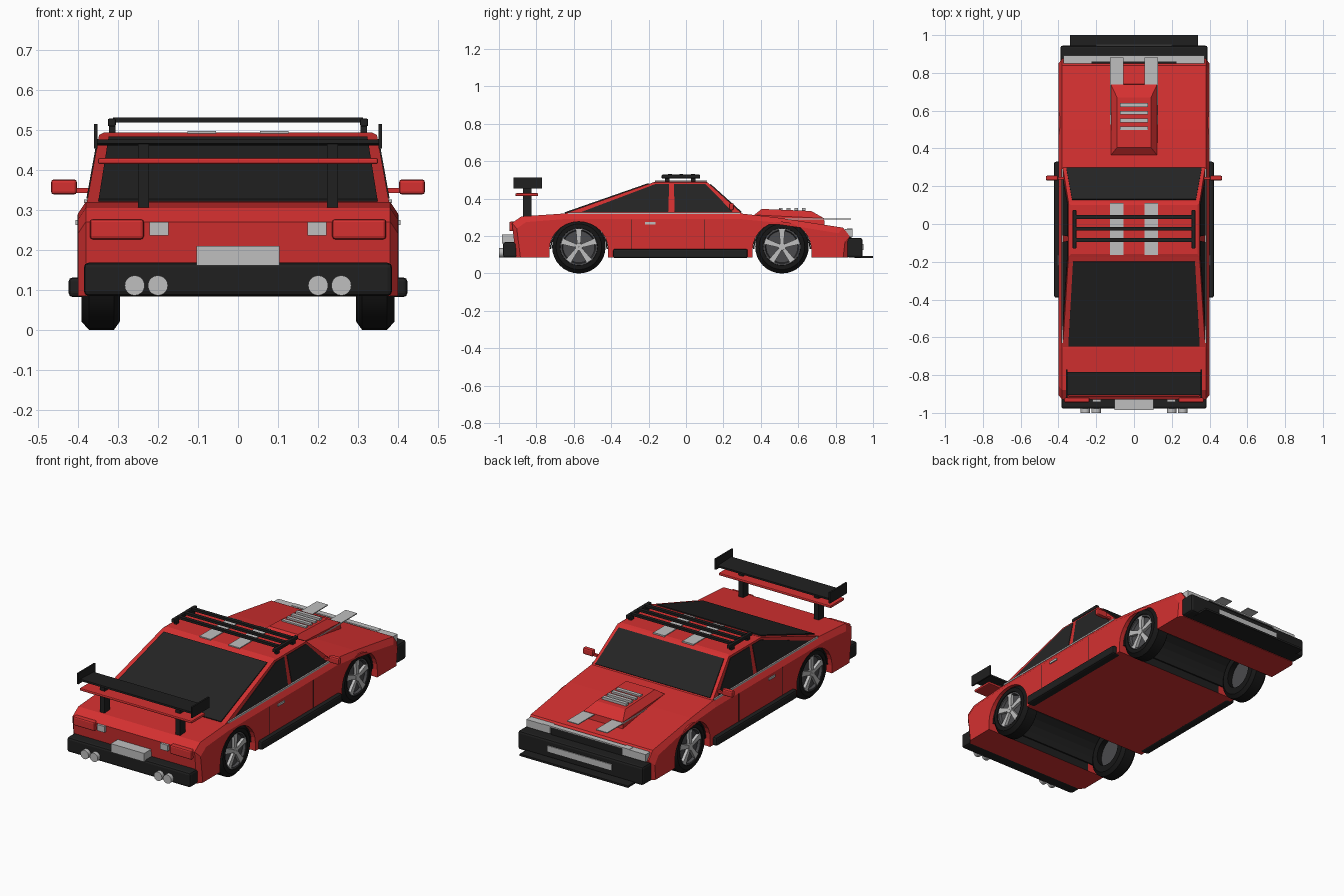
import bpy, bmesh
from math import sin, cos, pi
from mathutils import Vector, Matrix

if "Cube" in bpy.data.objects:
    bpy.data.objects.remove(bpy.data.objects["Cube"])


def material(name, r, g, b):
    m = bpy.data.materials.new(name)
    m.use_nodes = True
    m.diffuse_color = (r, g, b, 1)
    m.node_tree.nodes["Principled BSDF"].inputs["Base Color"].default_value = (r, g, b, 1)
    return m


RED = material("red paint", 0.66, 0.03, 0.03)
BLACK = material("black trim", 0.014, 0.014, 0.014)
TYRE = material("tyre rubber", 0.008, 0.008, 0.008)
GLASS = material("dark glass", 0.018, 0.018, 0.018)
SILVER = material("silver", 0.52, 0.52, 0.52)
GREY = material("dark grey rim", 0.07, 0.07, 0.075)


def finish(bm, name, mats, mirror=False, bevel=0, smooth=False):
    bmesh.ops.recalc_face_normals(bm, faces=bm.faces)
    me = bpy.data.meshes.new(name)
    bm.to_mesh(me)
    bm.free()
    for m in mats:
        me.materials.append(m)
    ob = bpy.data.objects.new(name, me)
    bpy.context.scene.collection.objects.link(ob)
    if bevel:
        b = ob.modifiers.new("bevel", "BEVEL")
        b.width, b.segments = bevel, 2
    if mirror:
        ob.modifiers.new("mirror", "MIRROR")
    if smooth:
        bpy.ops.object.select_all(action="DESELECT")
        ob.select_set(True)
        bpy.context.view_layer.objects.active = ob
        bpy.ops.object.shade_smooth_by_angle(angle=0.6)
    return ob


def box(name, x, y, z, mat, mirror=False, bevel=0):
    """Box from (min, max) ranges; a single x means symmetric about the centre."""
    if not isinstance(x, tuple):
        x = (-x, x)
    bm = bmesh.new()
    bmesh.ops.create_cube(bm, size=1)
    for v in bm.verts:
        v.co = [(r[0] + r[1]) / 2 + c * (r[1] - r[0]) for c, r in zip(v.co, (x, y, z))]
    return finish(bm, name, [mat], mirror, bevel)


def loft(bm, rings, cap=True):
    """Skin a list of equal-length point rings; returns the side faces by ring."""
    vs = [[bm.verts.new(p) for p in ring] for ring in rings]
    n = len(vs[0])
    faces = [[bm.faces.new((a[i], a[(i + 1) % n], b[(i + 1) % n], b[i]))
              for i in range(n)] for a, b in zip(vs, vs[1:])]
    if cap:
        bm.faces.new(vs[0])
        bm.faces.new(vs[-1])
    return faces


def plate(name, pts, mat, mirror=False, thick=0.005):
    """Thin polygon panel centred on its outline."""
    pts = [Vector(p) for p in pts]
    n = (pts[1] - pts[0]).cross(pts[2] - pts[0]).normalized() * thick
    bm = bmesh.new()
    loft(bm, [[p - n for p in pts], [p + n for p in pts]])
    return finish(bm, name, [mat], mirror)


def lathe(name, centre, profile, mat, segs=32):
    """Closed (x, radius) profile turned about a sideways axle."""
    bm = bmesh.new()
    rings = [[(x, centre[0] + r * cos(2 * pi * i / segs), centre[1] + r * sin(2 * pi * i / segs))
              for i in range(segs)] for x, r in profile]
    loft(bm, rings + [rings[0]], cap=False)
    bmesh.ops.remove_doubles(bm, verts=bm.verts, dist=1e-5)
    return finish(bm, name, [mat], True, smooth=True)


AXLES = (-0.573, 0.513)
FLOOR, ARCH, WHEEL_Z = 0.085, 0.157, 0.128

# Body shell: side profile with wheel arches, lofted across the width
upper = [(0.865, FLOOR), (0.875, 0.2), (0.84, 0.245), (0.5, 0.297), (0.3, 0.32),
         (-0.66, 0.32), (-0.88, 0.305), (-0.93, 0.27), (-0.91, FLOOR)]
lower, arch_ids = [], set()
for ay in AXLES:
    start = len(upper) + len(lower)
    arc = [(ay - ARCH * cos(pi * i / 14), WHEEL_Z + ARCH * 0.95 * sin(pi * i / 14)) for i in range(15)]
    lower += [(ay - ARCH, FLOOR)] + arc + [(ay + ARCH, FLOOR)]
    arch_ids.update(range(start, start + 16))


def section(x, inset):
    ring = []
    for y, z in upper:
        if inset:
            y -= 0.025 if y > 0.8 else -0.025 if y < -0.85 else 0
            z -= 0.03 if z > 0.15 else 0
        ring.append((x, y, z))
    return ring + [(x, y, z) for y, z in lower]


bm = bmesh.new()
strips = loft(bm, [section(x, abs(x) > 0.39) for x in (-0.4, -0.38, -0.29, 0.29, 0.38, 0.4)])
for i in arch_ids:
    strips[2][i].material_index = 1
finish(bm, "body_shell", [RED, BLACK])

# Cabin
bm = bmesh.new()
loft(bm, [[(-w, y0, z), (w, y0, z), (w, y1, z), (-w, y1, z)] for w, y0, y1, z in
          ((0.378, -0.665, 0.305, 0.315), (0.347, -0.175, 0.115, 0.487), (0.335, -0.16, 0.1, 0.493))])
finish(bm, "cabin", [RED])


def on_side(y, z):
    return (0.377 - 0.18 * (z - 0.32), y, z)


def on_slope(x, t, y0, y1):
    return (x, y0 + (y1 - y0) * t, 0.317 + 0.17 * t)


# Windows
for name, y0, y1, t0, t1, w0, w1 in (("windscreen", 0.304, 0.115, 0.05, 0.93, 0.358, 0.328),
                                     ("rear_window", -0.662, -0.175, 0.03, 0.95, 0.348, 0.323)):
    plate(name, [on_slope(-w0, t0, y0, y1), on_slope(w0, t0, y0, y1),
                 on_slope(w1, t1, y0, y1), on_slope(-w1, t1, y0, y1)], GLASS)
plate("rear_side_window", [on_side(*p) for p in
      ((-0.56, 0.328), (-0.095, 0.328), (-0.09, 0.477), (-0.165, 0.477))], GLASS, True, 0.003)
plate("front_side_window", [on_side(*p) for p in
      ((-0.06, 0.328), (0.25, 0.328), (0.105, 0.477), (-0.065, 0.477))], GLASS, True, 0.003)
box("window_trim", (0.365, 0.384), (-0.63, 0.29), (0.317, 0.326), SILVER, True)

# Doors, handles, mirrors and skirts
for y in (-0.29, 0.1):
    box("door_seam", (0.39, 0.4012), (y - 0.002, y + 0.002), (0.13, 0.288), BLACK, True)
box("door_handle", (0.395, 0.406), (-0.22, -0.163), (0.262, 0.274), SILVER, True)
box("mirror", (0.402, 0.467), (0.23, 0.256), (0.338, 0.376), RED, True, 0.008)
box("mirror_stalk", (0.36, 0.41), (0.236, 0.25), (0.342, 0.354), RED, True)
box("side_skirt", (0.37, 0.423), (-0.39, 0.33), (0.082, 0.131), BLACK, True, 0.01)

# Wheels
for ay in AXLES:
    c = (ay, 0.143)
    lathe("tyre", c, [(0.295, 0.085), (0.295, 0.122), (0.31, 0.143), (0.372, 0.143),
                      (0.391, 0.122), (0.391, 0.1), (0.375, 0.097)], TYRE)
    lathe("rim_disc", c, [(0.33, 0.001), (0.33, 0.099), (0.386, 0.099), (0.386, 0.09),
                          (0.372, 0.085), (0.372, 0.001)], GREY)
    lathe("hub", c, [(0.36, 0.001), (0.36, 0.022), (0.39, 0.019), (0.39, 0.001)], SILVER, 16)
    bm = bmesh.new()
    for k in range(5):
        turn = Matrix.Translation((0, *c)) @ Matrix.Rotation(k * 2 * pi / 5, 4, "X")
        loft(bm, [[turn @ Vector((x, y, z)) for y, z in
                   ((-0.009, 0.01), (0.009, 0.01), (0.016, 0.094), (-0.016, 0.094))]
                  for x in (0.365, 0.388)])
    finish(bm, "spokes", [SILVER], True)

    # Arch liner
    bm = bmesh.new()
    rings = []
    for i in range(13):
        a = pi * i / 12
        rings.append([(x, ay + r * cos(a), 0.13 + r * 0.95 * sin(a))
                      for x, r in ((-0.375, 0.156), (-0.375, 0.148), (0.375, 0.148), (0.375, 0.156))])
    loft(bm, rings)
    finish(bm, "arch_liner", [BLACK])

# Nose
box("front_bumper", 0.39, (0.86, 0.944), (0.085, 0.19), BLACK, bevel=0.012)
box("front_splitter", 0.338, (0.9, 1.0), (0.083, 0.094), BLACK)
box("bumper_insert", 0.2, (0.94, 0.949), (0.125, 0.158), SILVER)
box("front_grille", 0.225, (0.85, 0.884), (0.188, 0.233), BLACK)
box("grille_strip", 0.27, (0.86, 0.891), (0.232, 0.24), SILVER)
box("headlight", (0.225, 0.372), (0.85, 0.891), (0.196, 0.238), SILVER, True)

# Bonnet scoop, vents and stripes
bm = bmesh.new()
loft(bm, [[(-w, y0, za), (w, y0, za), (w, y1, zb), (-w, y1, zb)] for w, y0, y1, za, zb in
          ((0.125, 0.36, 0.742, 0.3, 0.25), (0.122, 0.365, 0.738, 0.313, 0.295),
           (0.09, 0.405, 0.67, 0.345, 0.334))])
finish(bm, "bonnet_scoop", [RED])
for i in range(4):
    y = 0.507 + 0.041 * i
    box("scoop_vent", 0.075, (y - 0.01, y + 0.01), (0.33, 0.349), SILVER)
box("bonnet_stripe", (0.055, 0.126), (0.45, 0.882), (0.288, 0.293), SILVER, True)
box("roof_stripe", (0.055, 0.126), (-0.165, 0.112), (0.489, 0.497), SILVER, True)

# Roof rack
box("rack_rail", (0.305, 0.325), (-0.13, 0.075), (0.508, 0.528), BLACK, True, 0.004)
for y in (-0.1, 0.04):
    box("rack_foot", (0.306, 0.322), (y - 0.012, y + 0.012), (0.48, 0.515), BLACK, True)
for y in (-0.085, -0.025, 0.037):
    box("rack_bar", 0.312, (y - 0.01, y + 0.01), (0.518, 0.531), BLACK)

# Rear wing
box("wing_strut", (0.222, 0.25), (-0.872, -0.825), (0.3, 0.468), BLACK, True)
plate("wing_blade", [(-0.355, -0.905, 0.471), (0.355, -0.905, 0.471),
                     (0.355, -0.785, 0.466), (-0.355, -0.785, 0.466)], BLACK)
box("wing_endplate", (0.351, 0.36), (-0.922, -0.77), (0.453, 0.514), BLACK, True)
box("lower_wing", 0.35, (-0.912, -0.79), (0.414, 0.429), RED, bevel=0.005)

# Tail
box("rear_bumper", 0.385, (-0.978, -0.9), (0.085, 0.168), BLACK, bevel=0.012)
box("tail_light", (0.235, 0.37), (-0.945, -0.9), (0.226, 0.277), RED, True, 0.008)
box("reverse_light", (0.174, 0.221), (-0.943, -0.9), (0.236, 0.27), SILVER, True)
box("rear_plate", 0.104, (-0.985, -0.91), (0.161, 0.209), SILVER)
for x in (0.2, 0.258):
    bm = bmesh.new()
    bmesh.ops.create_cone(bm, cap_ends=True, segments=20, radius1=0.025, radius2=0.025, depth=0.06,
                          matrix=Matrix.Translation((x, -0.97, 0.111)) @ Matrix.Rotation(pi / 2, 4, "X"))
    finish(bm, "exhaust_pipe", [SILVER], True, smooth=True)
